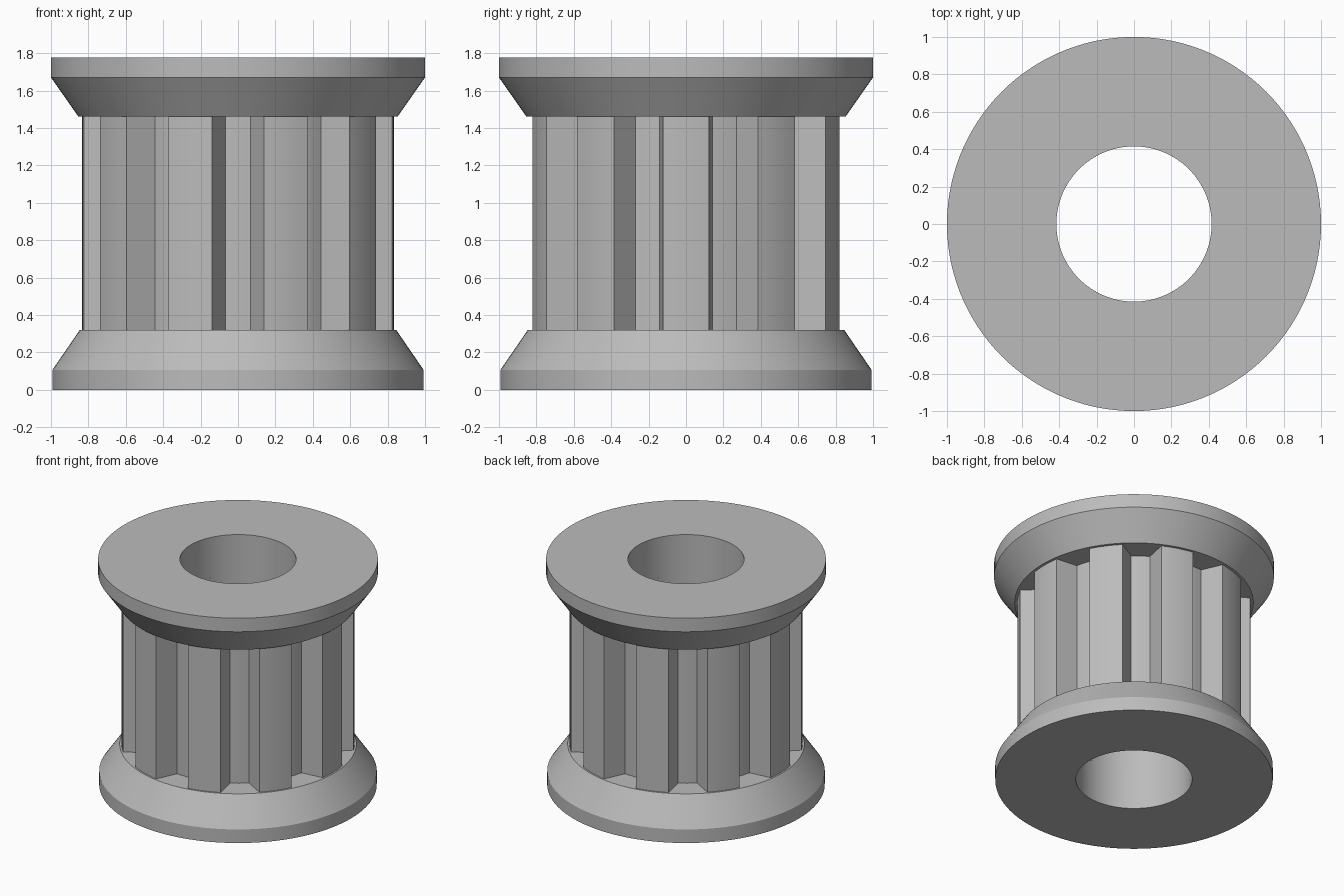
import bpy
import bmesh
import math

TEETH = 10
BORE = 0.415
TIP, ROOT = 0.833, 0.667
PITCH = 2 * math.pi / TEETH

old = bpy.data.objects.get("Cube")
if old:
    bpy.data.objects.remove(old, do_unlink=True)

# Plain grey material
grey = bpy.data.materials.new("plain_grey")
grey.use_nodes = True
colour = (0.5, 0.5, 0.5, 1)
grey.diffuse_color = colour
grey.node_tree.nodes["Principled BSDF"].inputs["Base Color"].default_value = colour


def ring_solid(name, stations):
    """Closed solid from (angle, [(radius, z), ...]) sections around the z axis."""
    bm = bmesh.new()
    loops = [[bm.verts.new((r * math.cos(a), r * math.sin(a), z)) for r, z in section]
             for a, section in stations]
    for i, loop in enumerate(loops):
        after = loops[(i + 1) % len(loops)]
        for j in range(len(loop)):
            k = (j + 1) % len(loop)
            bm.faces.new((loop[j], after[j], after[k], loop[k]))
    bmesh.ops.recalc_face_normals(bm, faces=bm.faces)
    mesh = bpy.data.meshes.new(name)
    bm.to_mesh(mesh)
    bm.free()
    mesh.materials.append(grey)
    obj = bpy.data.objects.new(name, mesh)
    bpy.context.collection.objects.link(obj)
    bpy.ops.object.select_all(action="DESELECT")
    obj.select_set(True)
    bpy.context.view_layer.objects.active = obj
    bpy.ops.object.shade_smooth_by_angle(angle=math.radians(25))
    return obj


def flange(name, profile, steps=120):
    ring_solid(name, [(2 * math.pi * i / steps, profile) for i in range(steps)])


# Flanges: rim, bevel and flat inner face
flange("bottom_flange", [(BORE, 0), (0.992, 0), (0.992, 0.107), (0.846, 0.32), (BORE, 0.32)])
flange("top_flange", [(BORE, 1.46), (0.853, 1.46), (1, 1.67), (1, 1.777), (BORE, 1.777)])

# Toothed core: one tip arc and one root arc per tooth, tapering grooves
tip_half = math.radians(8.4)
root_half = math.asin(0.067 / ROOT)
stations = []
for t in range(TEETH):
    for centre, half, radius, steps in ((t * PITCH, tip_half, TIP, 6),
                                        ((t + 0.5) * PITCH, root_half, ROOT, 4)):
        for s in range(steps + 1):
            angle = centre + half * (2 * s / steps - 1)
            stations.append((angle, [(BORE, 0.32), (radius, 0.32), (radius, 1.46), (BORE, 1.46)]))
ring_solid("toothed_core", stations)
